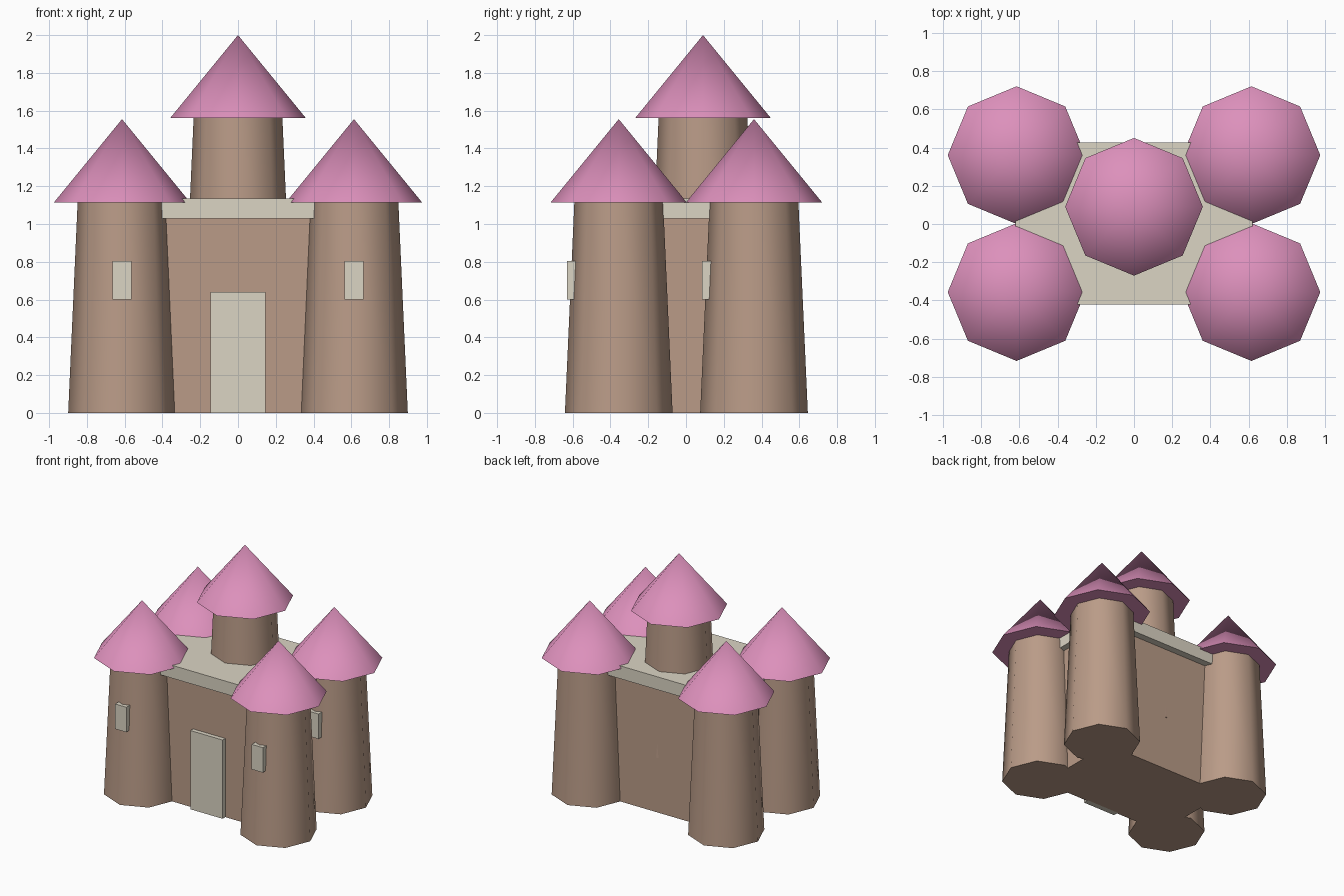
import bpy, math

if "Cube" in bpy.data.objects:
    bpy.data.objects.remove(bpy.data.objects["Cube"])


def material(name, rgb):
    m = bpy.data.materials.new(name)
    m.diffuse_color = (*rgb, 1)
    m.use_nodes = True
    m.node_tree.nodes["Principled BSDF"].inputs["Base Color"].default_value = m.diffuse_color
    return m


STONE = material("brown_stone", (0.49, 0.33, 0.245))
ROOF = material("pink_roof", (0.72, 0.28, 0.50))
TRIM = material("cream_trim", (0.71, 0.66, 0.55))


def box(name, x, y, z, mat):
    """Box from (min, max) ranges on each axis."""
    bpy.ops.mesh.primitive_cube_add(
        size=1, location=[(a + b) / 2 for a, b in (x, y, z)])
    o = bpy.context.object
    o.name = name
    o.scale = [b - a for a, b in (x, y, z)]
    bpy.ops.object.transform_apply(location=False, rotation=False, scale=True)
    o.data.materials.append(mat)
    return o


def octagon_cone(name, x, y, z0, z1, r0, r1, mat):
    """Eight-sided cone or frustum, smooth around its sides."""
    bpy.ops.mesh.primitive_cone_add(
        vertices=8, radius1=r0, radius2=r1, depth=z1 - z0,
        location=(x, y, (z0 + z1) / 2))
    o = bpy.context.object
    o.name = name
    o.data.materials.append(mat)
    bpy.ops.object.shade_smooth_by_angle(angle=math.radians(50))
    return o


def tower(name, x, y, z=0.0):
    """Tapered shaft with an overhanging pointed roof."""
    octagon_cone(name + "_shaft", x, y, z, z + 1.116, 0.285, 0.235, STONE)
    octagon_cone(name + "_roof", x, y, z + 1.115, z + 1.555, 0.36, 0, ROOF)


# Main hall and its flat roof slab
box("hall", (-0.57, 0.57), (-0.37, 0.37), (0, 1.03), STONE)
box("roof_slab", (-0.62, 0.62), (-0.42, 0.427), (1.03, 1.135), TRIM)

# Door
box("door", (-0.145, 0.145), (-0.405, -0.36), (0, 0.64), TRIM)

# Corner towers, each with a window on its front side
for side, sx in (("left", -1), ("right", 1)):
    for end, cy in (("front", -0.356), ("back", 0.36)):
        cx = sx * 0.614
        name = f"{end}_{side}_tower"
        tower(name, cx, cy)
        box(name + "_window", (cx - 0.05, cx + 0.05),
            (cy - 0.274, cy - 0.20), (0.6, 0.803), TRIM)

# Central tower rising out of the hall
tower("central_tower", 0, 0.09, 0.445)
